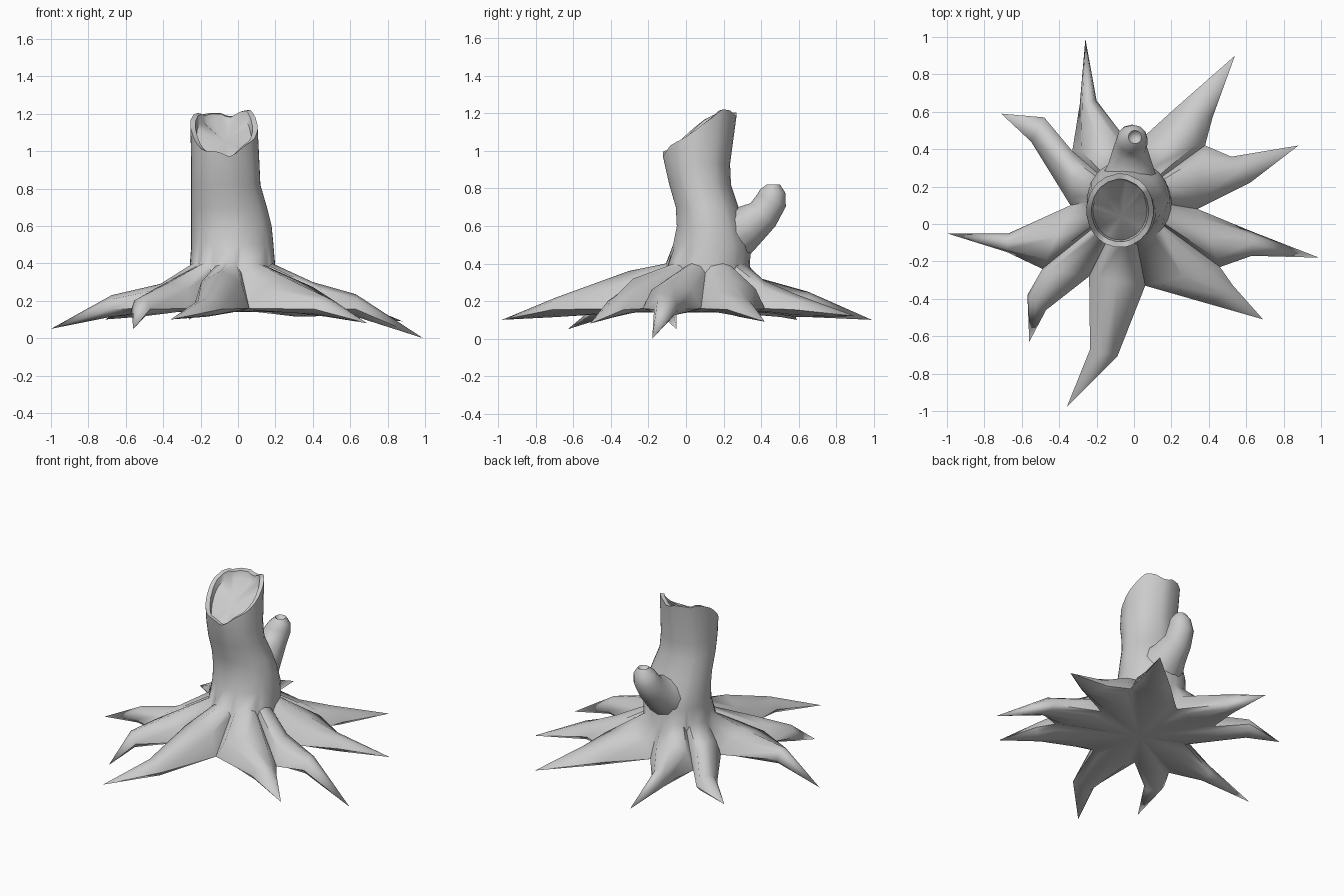
import bpy, bmesh, math
from mathutils import Vector

if "Cube" in bpy.data.objects:
    bpy.data.objects.remove(bpy.data.objects["Cube"])

# Roots counter-clockwise: (valley before root), (knee side A), (knee side B), tip, ridge height at base, at knee
ROOTS = [
    ((.46, -.23), (.63, -.17), (.63, -.04), (.99, -.18, .00), .30, .235),
    ((.34, .08), (.62, .22), (.52, .36), (.88, .42, .09), .31, .22),
    ((.38, .42), (.42, .57), (.21, .61), (.54, .90, .12), .31, .235),
    ((-.01, .41), (-.20, .66), (-.29, .64), (-.26, .99, .10), .32, .25),
    ((-.33, .39), (-.48, .57), (-.55, .44), (-.71, .59, .10), .31, .22),
    ((-.34, .10), (-.67, -.05), (-.68, -.15), (-1.0, -.05, .05), .29, .23),
    ((-.49, -.24), (-.57, -.38), (-.47, -.46), (-.56, -.63, .05), .30, .22),
    ((-.24, -.28), (-.235, -.67), (-.09, -.71), (-.36, -.98, .10), .36, .22),
    ((.06, -.33), (.41, -.43), (.53, -.33), (.69, -.51, .08), .32, .22),
]
# Trunk rows: z, x min, x max, y min, y max
TRUNK = [(.40, -.26, .20, -.11, .34), (.50, -.25, .19, -.07, .345), (.60, -.25, .18, -.05, .31),
         (.70, -.25, .155, -.055, .28), (.82, -.25, .12, -.09, .24), (.93, -.25, .115, -.115, .235)]
RIM = (-.255, .105, -.125, .27)
N = len(ROOTS)
COLS = 4 * N


def arch(a, b, low, top, steps):
    """Half-ellipse from a to b, rising (or dipping) to height top."""
    pts = []
    for j in steps:
        t = (1 - math.cos(math.pi * j / 4)) / 2
        w = math.sin(math.pi * j / 4)
        pts.append(Vector((a[0] + (b[0] - a[0]) * t, a[1] + (b[1] - a[1]) * t, low + (top - low) * w)))
    return pts


def oval(x0, x1, y0, y1, a, scale=1):
    return ((x0 + x1) / 2 + (x1 - x0) / 2 * scale * math.cos(a),
            (y0 + y1) / 2 + (y1 - y0) / 2 * scale * math.sin(a))


def rim_z(x, y):
    """Slanted, slightly broken top edge."""
    keys = [(-.13, .98), (.10, 1.16), (.19, 1.215), (.28, 1.195)]
    for (ya, za), (yb, zb) in zip(keys, keys[1:]):
        if y <= yb:
            return za + (zb - za) * (y - ya) / (yb - ya) + .012 * math.sin(x * 40)
    return keys[-1][1]


def bridge(bm, lo, hi):
    for i in range(len(lo)):
        k = (i + 1) % len(lo)
        bm.faces.new((lo[i], lo[k], hi[k], hi[i]))


def fan(bm, ring, point, closed=True):
    tip = bm.verts.new(point)
    for i in range(len(ring) - (0 if closed else 1)):
        bm.faces.new((ring[i], ring[(i + 1) % len(ring)], tip))
    return tip


def finish(bm, name, angle):
    bmesh.ops.recalc_face_normals(bm, faces=bm.faces)
    me = bpy.data.meshes.new(name)
    bm.to_mesh(me)
    bm.free()
    ob = bpy.data.objects.new(name, me)
    bpy.context.collection.objects.link(ob)
    bpy.ops.object.select_all(action='DESELECT')
    ob.select_set(True)
    bpy.context.view_layer.objects.active = ob
    bpy.ops.object.shade_smooth_by_angle(angle=math.radians(angle))
    return ob


# Stump: ring of root arches at the foot
bm = bmesh.new()
base_pts = []
for i, r in enumerate(ROOTS):
    base_pts += arch(r[0], ROOTS[(i + 1) % N][0], .16, r[4], range(4))
base = [bm.verts.new(p) for p in base_pts]
angles = [math.atan2(p.y - .10, p.x + .03) for p in base_pts]

# Trunk wall, dipping into the valleys between roots
prev = base
for row, (z, *box) in enumerate(TRUNK):
    ring = []
    for k, a in enumerate(angles):
        dip = .05 * (1 - math.sin(math.pi * (k % 4) / 4)) if row == 0 else 0
        ring.append(bm.verts.new((*oval(*box, a), z - dip)))
    bridge(bm, prev, ring)
    prev = ring

# Broken rim and shallow hollow
for scale, drop in ((1, 0), (.85, .005), (.80, .05)):
    ring = []
    for a in angles:
        z = rim_z(*oval(*RIM, a))
        ring.append(bm.verts.new((*oval(*RIM, a, scale), z - drop)))
    bridge(bm, prev, ring)
    prev = ring
fan(bm, prev, (-.07, .04, 1.05))

# Roots: base section, knee section, pointed tip
underside = []
for i, (valley, ka, kb, tip, h0, h1) in enumerate(ROOTS):
    nxt = ROOTS[(i + 1) % N][0]
    top = [base[(4 * i + j) % COLS] for j in range(5)]
    under = [bm.verts.new(p) for p in arch(valley, nxt, .16, .14, (3, 2, 1))]
    knee = [bm.verts.new(p) for p in arch(ka, kb, .155, h1, range(5))
            + arch(ka, kb, .155, .115, (3, 2, 1))]
    bridge(bm, top + under, knee)
    fan(bm, knee, tip)
    underside += [top[0]] + under[::-1]
fan(bm, underside, (-.03, .02, .14))
finish(bm, "tree_stump", 55)

# Stub branch at the back: centre and radius along its path
PATH = [((-.03, .20, .53), .17), ((-.02, .33, .60), .115), ((-.02, .41, .66), .09),
        ((-.01, .455, .735), .083), ((0, .462, .785), .068), ((.005, .465, .82), .036),
        ((.005, .465, .805), .026)]
bm = bmesh.new()
prev = None
for i, (c, r) in enumerate(PATH):
    a = Vector(PATH[max(i - 1, 0)][0])
    b = Vector(PATH[min(i + 1, 4)][0])
    d = (b - a).normalized() if i < 5 else Vector((0, 0, 1))
    u = Vector((1, 0, 0))
    v = d.cross(u).normalized()
    ring = [bm.verts.new(Vector(c) + r * (u * math.cos(t) + v * math.sin(t)))
            for t in (math.tau * k / 12 for k in range(12))]
    if prev:
        bridge(bm, prev, ring)
    prev = ring
fan(bm, prev, (.005, .465, .795))
finish(bm, "stub_branch", 60)
